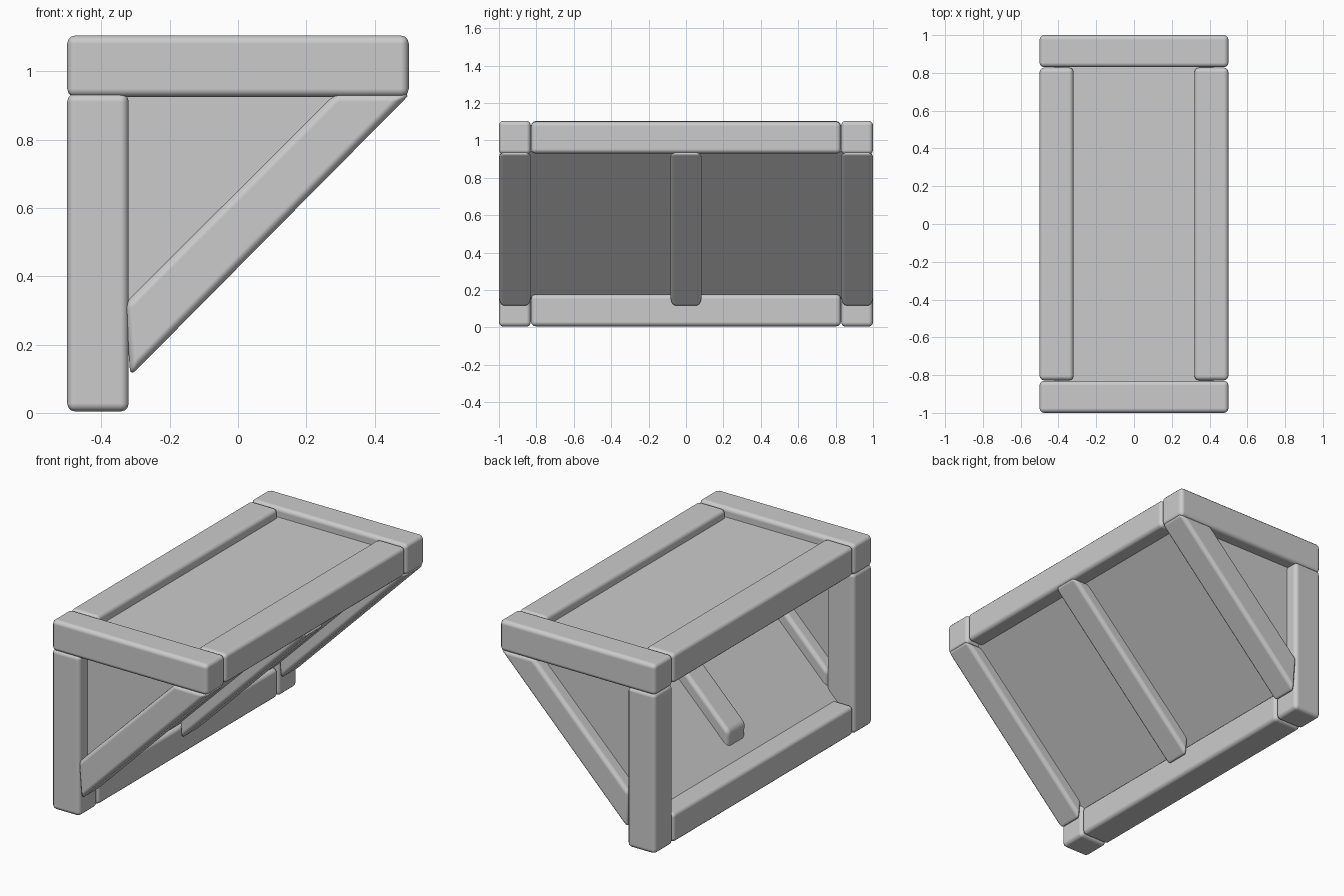
import bpy
import bmesh
from mathutils import Vector

cube = bpy.data.objects.get("Cube")
if cube:
    bpy.data.objects.remove(cube, do_unlink=True)

grey = bpy.data.materials.new("plain grey")
grey.use_nodes = True
colour = (0.6, 0.6, 0.6, 1)
grey.diffuse_color = colour
grey.node_tree.nodes["Principled BSDF"].inputs["Base Color"].default_value = colour


def extrude_xz(name, profile, y0, y1, bevel=0.0):
    """Extrude an x-z outline along y, with optional rounded edges."""
    bm = bmesh.new()
    face = bm.faces.new([bm.verts.new((x, y0, z)) for x, z in profile])
    ext = bmesh.ops.extrude_face_region(bm, geom=[face])
    verts = [v for v in ext["geom"] if isinstance(v, bmesh.types.BMVert)]
    bmesh.ops.translate(bm, verts=verts, vec=Vector((0, y1 - y0, 0)))
    bmesh.ops.recalc_face_normals(bm, faces=bm.faces)
    mesh = bpy.data.meshes.new(name)
    bm.to_mesh(mesh)
    bm.free()
    mesh.materials.append(grey)
    obj = bpy.data.objects.new(name, mesh)
    bpy.context.collection.objects.link(obj)
    if bevel:
        mod = obj.modifiers.new("Rounded edges", "BEVEL")
        mod.width = bevel
        mod.segments = 3
        mod.limit_method = "ANGLE"
        mesh.shade_smooth()
        mod.harden_normals = True
    return obj


def box(name, x0, x1, y0, y1, z0, z1, bevel=0.0):
    return extrude_xz(name, [(x0, z0), (x1, z0), (x1, z1), (x0, z1)], y0, y1, bevel)


W, L = 0.5, 1.0          # half width and half length
TOP, JOINT = 1.105, 0.935
T, D = 0.18, 0.17        # timber width and depth
R = 0.024                # edge rounding
BRACE = [(-0.315, 0.108), (0.505, JOINT), (0.285, JOINT), (-0.332, 0.32)]

# Two end frames: post, top rail, diagonal brace and triangular infill
for side, y0, y1 in (("front", -L, D - L), ("back", L - D, L)):
    mid = (y0 + y1) / 2
    box(side + "_post", -W, T - W, y0, y1, 0.004, JOINT, R)
    box(side + "_top_rail", -W, W, y0, y1, JOINT - 0.01, TOP, R)
    extrude_xz(side + "_brace", BRACE, y0, y1, R)
    extrude_xz(side + "_triangle_panel",
               [(-0.4, 0.14), (0.4, 0.94), (0.4, 1.0), (-0.4, 1.0)],
               mid - 0.012, mid + 0.012)

# Middle brace
extrude_xz("middle_brace", BRACE, -0.083, 0.083, R)

# Long beams between the end frames
inner = L - D - 0.002
box("upper_wall_beam", -W, T - W, -inner, inner, JOINT - 0.005, TOP - 0.002, R)
box("upper_outer_beam", W - T, W, -inner, inner, JOINT - 0.005, TOP - 0.005, R)
box("lower_wall_beam", -W, T - W, -inner, inner, 0.006, 0.176, R)

# Thin top and sloping panels
box("top_panel", 0.1 - W, W - 0.1, -0.91, 0.91, 1.025, 1.05)
extrude_xz("sloping_panel",
           [(-0.4, 0.12), (0.42, 0.94), (0.40, 0.96), (-0.42, 0.14)], -0.91, 0.91)
